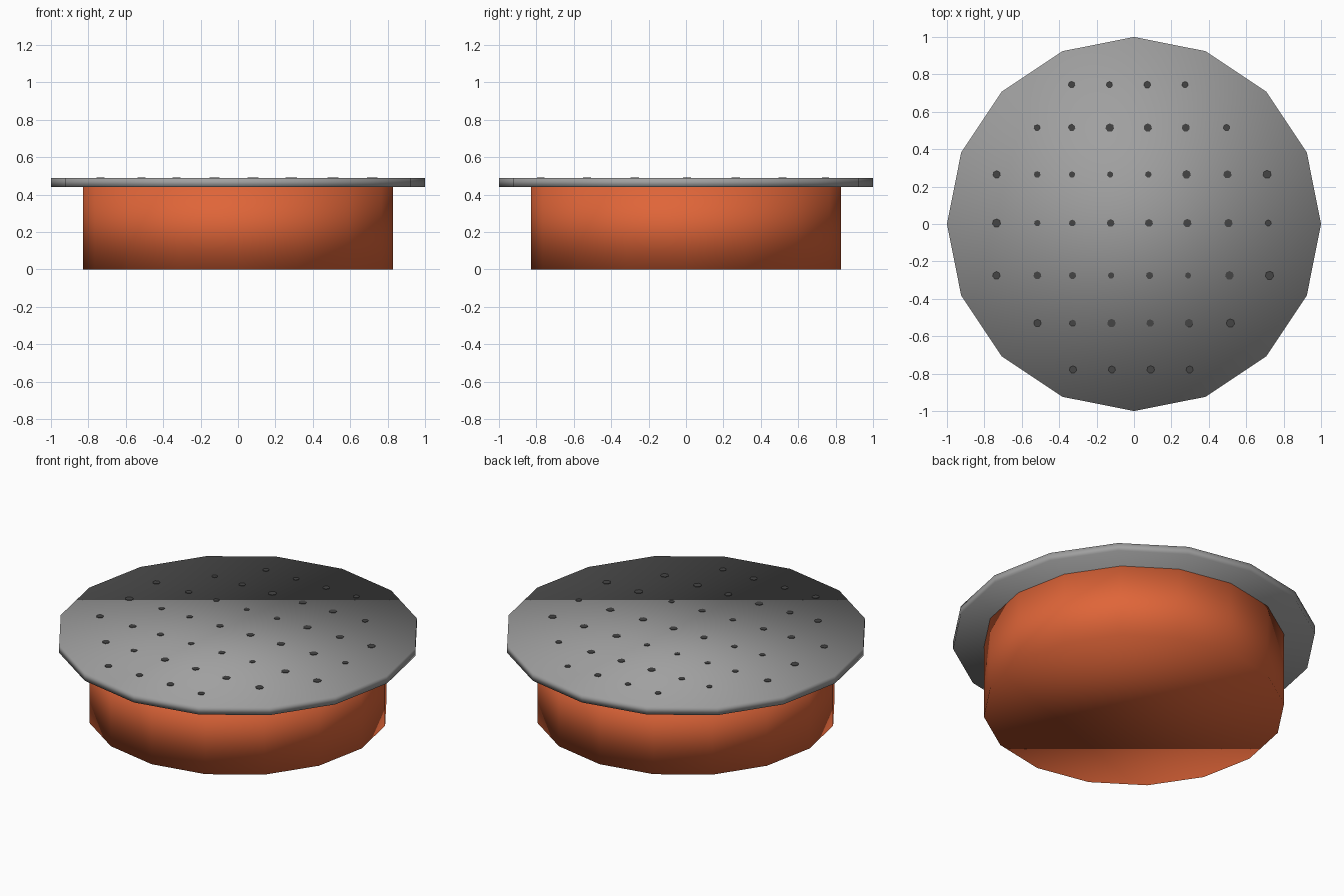
import bpy, bmesh, math, random
from mathutils import Matrix

if "Cube" in bpy.data.objects:
    bpy.data.objects.remove(bpy.data.objects["Cube"])

random.seed(4)


def material(name, rgb):
    m = bpy.data.materials.new(name)
    m.diffuse_color = (*rgb, 1)
    m.use_nodes = True
    m.node_tree.nodes["Principled BSDF"].inputs["Base Color"].default_value = m.diffuse_color
    return m


orange = material("burnt orange", (0.74, 0.13, 0.04))
grey = material("mid grey", (0.35, 0.35, 0.35))
dark = material("dark grey", (0.06, 0.06, 0.06))


def add_object(name, bm, mat, smooth=True):
    mesh = bpy.data.meshes.new(name)
    for f in bm.faces:
        f.smooth = smooth
    bm.to_mesh(mesh)
    bm.free()
    mesh.materials.append(mat)
    obj = bpy.data.objects.new(name, mesh)
    bpy.context.collection.objects.link(obj)
    return obj


def add_drum(bm, x, y, radius, z0, z1, sides):
    place = Matrix.Translation((x, y, (z0 + z1) / 2))
    geo = bmesh.ops.create_cone(bm, cap_ends=True, segments=sides, radius1=radius,
                                radius2=radius, depth=z1 - z0, matrix=place)
    return geo["verts"]


# Sixteen-sided pot with softly shaded edges
bm = bmesh.new()
add_drum(bm, 0, 0, 0.83, 0, 0.445, 16)
add_object("pot", bm, orange)

# Thin overhanging lid
bm = bmesh.new()
add_drum(bm, 0, 0, 1.0, 0.44, 0.488, 16)
add_object("lid", bm, grey)

# Rows of small dark holes, shown as thin plates on the lid
columns = [-0.735, -0.517, -0.33, -0.125, 0.08, 0.285, 0.505, 0.718]
rows = [(0.745, 4), (0.515, 6), (0.265, 8), (0.005, 8), (-0.275, 8), (-0.53, 6), (-0.778, 4)]
bm = bmesh.new()
for y, count in rows:
    skip = (8 - count) // 2
    for x in columns[skip:8 - skip]:
        drift = -0.018 * y * (x + 0.6)
        add_drum(bm, x + drift, y, random.uniform(0.016, 0.024), 0.486, 0.491, 7)
add_object("lid_holes", bm, dark, smooth=False)
